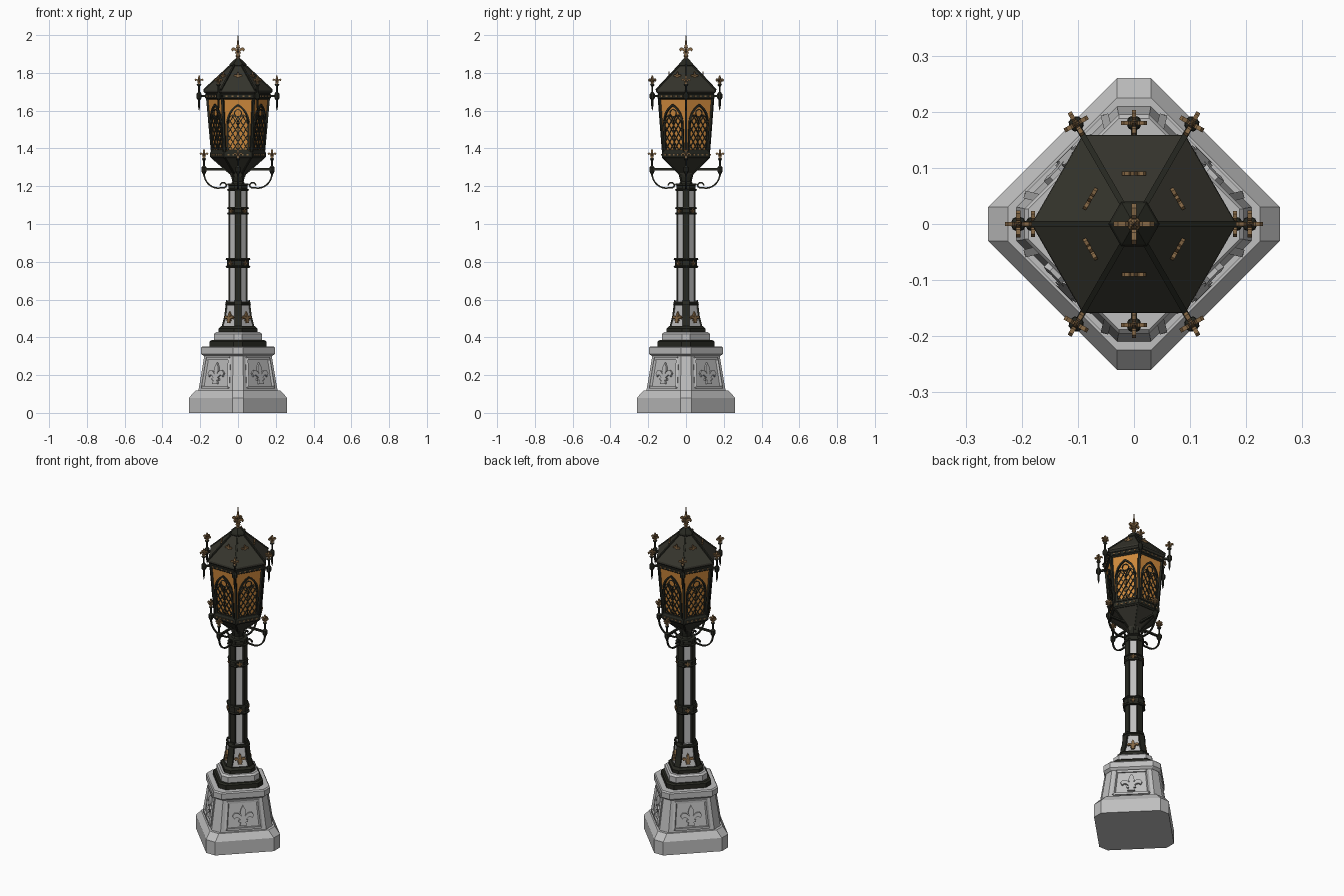
import bpy, bmesh
from math import pi, sin, cos, sqrt, radians
from mathutils import Vector, Matrix

cube = bpy.data.objects.get("Cube")
if cube:
    bpy.data.objects.remove(cube)


def material(name, *rgb):
    m = bpy.data.materials.new(name)
    m.use_nodes = True
    m.diffuse_color = (*rgb, 1)
    m.node_tree.nodes["Principled BSDF"].inputs["Base Color"].default_value = (*rgb, 1)
    return m


STONE = material("grey stone", .52, .52, .52)
IRON = material("dark iron", .02, .021, .015)
ROOF = material("roof iron", .036, .035, .026)
BRONZE = material("aged bronze", .24, .14, .06)
GLASS = material("amber glass", .62, .25, .045)


def finish(name, mat, bm):
    bmesh.ops.recalc_face_normals(bm, faces=bm.faces)
    me = bpy.data.meshes.new(name)
    bm.to_mesh(me)
    bm.free()
    me.materials.append(mat)
    ob = bpy.data.objects.new(name, me)
    bpy.context.collection.objects.link(ob)
    return ob


def spin(ob, n, offset=0):
    """Repeat an object n times around the vertical axis."""
    base = ob.matrix_basis.copy()
    for i in range(n):
        o = ob if i == 0 else ob.copy()
        if i:
            bpy.context.collection.objects.link(o)
        o.matrix_basis = Matrix.Rotation(radians(offset) + 2 * pi * i / n, 4, 'Z') @ base


def diamond(r, c):
    """Square standing on its corner, each corner cut to half width c."""
    return [p for k in range(4) for p in
            (Matrix.Rotation(k * pi / 2, 2) @ Vector((r, s * c)) for s in (-1, 1))]


def polygon(n, r):
    return [Vector((r * cos(2 * pi * k / n), r * sin(2 * pi * k / n))) for k in range(n)]


def loft(name, mat, sections, at=(0, 0)):
    """Skin a stack of (z, outline) sections and cap both ends."""
    bm = bmesh.new()
    rings = [[bm.verts.new((p.x + at[0], p.y + at[1], z)) for p in pts] for z, pts in sections]
    n = len(rings[0])
    for a, b in zip(rings, rings[1:]):
        for i in range(n):
            bm.faces.new((a[i], a[(i + 1) % n], b[(i + 1) % n], b[i]))
    bm.faces.new(rings[0])
    bm.faces.new(rings[-1])
    return finish(name, mat, bm)


def stack(name, mat, *rows):
    return loft(name, mat, [(z, diamond(r, c)) for z, r, c in rows])


def hexes(name, mat, *rows):
    return loft(name, mat, [(z, polygon(6, r)) for z, r in rows])


def turned(name, mat, at, *rows):
    return loft(name, mat, [(z, polygon(8, r)) for z, r in rows], at)


def bars(name, mat, paths, w, d=None):
    """Square bars that follow each path."""
    bm = bmesh.new()
    for path in paths:
        for p, q in zip(path, path[1:]):
            p, q = Vector(p), Vector(q)
            v = q - p
            if v.length < 1e-6:
                continue
            m = (Matrix.Translation((p + q) / 2) @ v.to_track_quat('Z', 'Y').to_matrix().to_4x4()
                 @ Matrix.Diagonal((w, d or w, v.length + w * .3, 1)))
            bmesh.ops.create_cube(bm, size=1, matrix=m)
    return finish(name, mat, bm)


HALF = [(0, 1), (.1, .8), (.13, .62), (.07, .46), (.2, .61), (.37, .64), (.47, .5), (.4, .34),
        (.32, .42), (.22, .4), (.12, .3), (.2, .27), (.2, .18), (.1, .18), (.16, 0)]


def fleur(name, mat, loc, h, thick, tilt=0, crossed=False):
    """Three-petalled flower plate, or two plates crossed."""
    bm = bmesh.new()
    outline = HALF + [(-x, z) for x, z in reversed(HALF[1:])]
    for turn in (0, pi / 2)[:2 if crossed else 1]:
        rot = Matrix.Rotation(turn, 3, 'Z')
        f = bm.faces.new([bm.verts.new(rot @ Vector((x * h * 1.1, -thick / 2, z * h)))
                          for x, z in outline])
        new = bmesh.ops.extrude_face_region(bm, geom=[f])["geom"]
        bmesh.ops.translate(bm, vec=rot @ Vector((0, thick, 0)),
                            verts=[g for g in new if isinstance(g, bmesh.types.BMVert)])
    ob = finish(name, mat, bm)
    ob.matrix_basis = Matrix.Translation(loc) @ Matrix.Rotation(tilt, 4, 'X')
    return ob


# Stone pedestal
stack("pedestal_foot", STONE, (0, .26, .03), (.08, .26, .03), (.118, .225, .03))
stack("pedestal_body", STONE, (.115, .21, .03), (.305, .178, .025))
stack("pedestal_cap", STONE, (.3, .18, .025), (.312, .195, .027), (.345, .195, .027), (.352, .188, .027))


def on_body(u, z, off=.002):
    return (u, -(.17 - (z - .115) * .143 + off), z)


frame = [on_body(*p) for p in ((-.097, .135), (.097, .135), (.084, .288), (-.084, .288), (-.097, .135))]
spin(bars("pedestal_frame", STONE, [frame], .014), 4, 45)
spin(fleur("pedestal_flower", STONE, on_body(0, .152), .115, .018, -.142), 4, 45)

# Stepped plinth
stack("plinth_plate", IRON, (.35, .15, .025), (.378, .15, .025), (.385, .14, .025))
stack("plinth_stone", STONE, (.383, .127, .022), (.418, .127, .022), (.428, .115, .022))
stack("plinth_collar", IRON, (.425, .102, .02), (.448, .102, .02), (.46, .088, .02))

# Column: stone core, iron corner posts and rings
stack("column_flare", STONE, (.455, .08, .018), (.5, .066, .018), (.59, .054, .018))
stack("column_core", STONE, (.58, .046, .014), (1.2, .044, .014))
spin(bars("flare_post", IRON, [[(0, -.076, .455), (0, -.062, .51), (0, -.052, .59)]], .036, .022), 4)
spin(bars("column_post", IRON, [[(0, -.042, .58), (0, -.042, 1.21)]], .034, .018), 4)
spin(fleur("flare_flower", BRONZE, (0, -.068, .475), .062, .012, -.14), 4, 45)
for name, lo, hi, r in (("flare_ring", .568, .588, .064), ("middle_ring", .768, .82, .062),
                        ("upper_ring", 1.05, 1.09, .054), ("top_ring", 1.175, 1.215, .054)):
    c = .018
    stack(name, IRON, (lo, r, c), (lo + .008, r + .004, c), (lo + .012, r - .004, c),
          (hi - .012, r - .004, c), (hi - .008, r + .004, c), (hi, r, c))
for z, a in ((.78, .057), (1.057, .05)):
    spin(fleur("ring_flower", BRONZE, (0, -a, z), .028, .008), 4, 45)

# Scrolled side arms with flower finials
turned("neck", IRON, (0, 0), (1.2, .045), (1.225, .03), (1.265, .04))
arc = [(0, -.105 - .075 * cos(t), 1.27 - .08 * sin(t)) for t in (pi * k / 20 for k in range(12))]
curl = [(0, -.078 + .016 * cos(t), 1.205 + .014 * sin(t)) for t in (pi * (1.5 + k / 6) for k in range(10))]
spin(bars("scroll_arm", IRON, [arc + [(0, -.078, 1.191)], curl], .008), 4)
spin(bars("straight_arm", IRON, [[(0, -.02, 1.29), (0, -.18, 1.29)]], .011), 4)
spin(turned("arm_post", IRON, (0, -.18), (1.25, .002), (1.268, .008), (1.28, .014), (1.3, .014),
            (1.31, .005), (1.335, .005), (1.345, .012), (1.352, .005)), 4)
spin(fleur("arm_flower", BRONZE, (0, -.18, 1.35), .044, .008, crossed=True), 4)

# Lantern body
hexes("lantern_bowl", ROOF, (1.25, .038), (1.27, .045), (1.35, .138))
hexes("lower_band", IRON, (1.348, .14), (1.355, .148), (1.378, .148), (1.386, .142))
hexes("lantern_glass", GLASS, (1.38, .137), (1.67, .162))
hexes("upper_band", IRON, (1.66, .162), (1.667, .174), (1.685, .174), (1.695, .165))
spin(bars("lantern_post", IRON, [[(0, -.137, 1.38), (0, -.163, 1.67)]], .013), 6, 30)
spin(bars("bowl_rib", IRON, [[(0, -.043, 1.268), (0, -.14, 1.353)]], .009), 6, 30)

# Pointed-arch tracery with a diamond lattice
A, SPRING, SILL = .055, 1.535, 1.39


def on_glass(u, z):
    return (u, -(.1187 + (z - 1.38) * .0747 + .003), z)


def half_width(z, a=A, spring=SPRING):
    if z <= spring:
        return a
    return sqrt(max(0, 4 * a * a - (z - spring) ** 2)) - a


def arch(a, spring, foot, cx=0):
    tip = spring + sqrt(3) * a
    zs = [foot] + [spring + (tip - spring) * k / 8 for k in range(9)]
    return [[on_glass(cx + s * half_width(z, a, spring), z) for z in zs] for s in (-1, 1)]


lattice = []
for s in (-1, 1):
    for k in range(-8, 9):
        pts = [(s * (k * .0275 + (z - SILL) * .62), z) for z in (SILL + .004 * i for i in range(46))]
        inside = [on_glass(u, z) for u, z in pts if abs(u) <= half_width(z)]
        if len(inside) > 1:
            lattice.append([inside[0], inside[-1]])
for cx in (-A / 2, A / 2):
    lattice += arch(A / 2, 1.53, SILL, cx)
lattice.append([on_glass(.019 * cos(t), 1.587 + .019 * sin(t)) for t in (pi * k / 6 for k in range(13))])
spin(bars("window_lattice", IRON, lattice, .0045), 6)
sill = [[on_glass(-A, SILL), on_glass(A, SILL)]]
spin(bars("window_arch", IRON, arch(A, SPRING, SILL) + sill, .01), 6)

# Bronze studs on both bands
for z, r, span in ((1.367, .128, .05), (1.676, .151, .06)):
    studs = [[(span * k / 2 - .004, -r, z), (span * k / 2 + .004, -r, z)] for k in (-2, -1, 0, 1, 2)]
    spin(bars("band_studs", BRONZE, studs, .007), 6)

# Roof
hexes("roof", ROOF, (1.69, .172), (1.7, .183), (1.71, .181), (1.84, .038))
spin(bars("roof_ridge", IRON, [[(0, -.18, 1.71), (0, -.038, 1.841)]], .01), 6, 30)
hexes("roof_crown", IRON, (1.832, .04), (1.84, .046), (1.85, .042), (1.875, .014))
spin(fleur("roof_flower", BRONZE, (0, -.09, 1.765), .042, .007), 6)

# Corner finials around the eaves
spin(turned("eave_post", IRON, (0, -.206), (1.6, .001), (1.625, .006), (1.655, .006), (1.667, .014),
            (1.688, .014), (1.7, .005), (1.728, .005), (1.737, .013), (1.745, .005)), 6, 30)
spin(bars("eave_bracket", IRON, [[(0, -.165, 1.677), (0, -.206, 1.677)]], .011), 6, 30)
spin(fleur("eave_flower", BRONZE, (0, -.206, 1.74), .046, .008, crossed=True), 6, 30)

# Crowning finial
turned("top_spike", BRONZE, (0, 0), (1.87, .014), (1.88, .008), (1.89, .013), (1.9, .006),
       (1.95, .006), (2, .001))
fleur("top_flower", BRONZE, (0, 0, 1.89), .07, .009, crossed=True)
